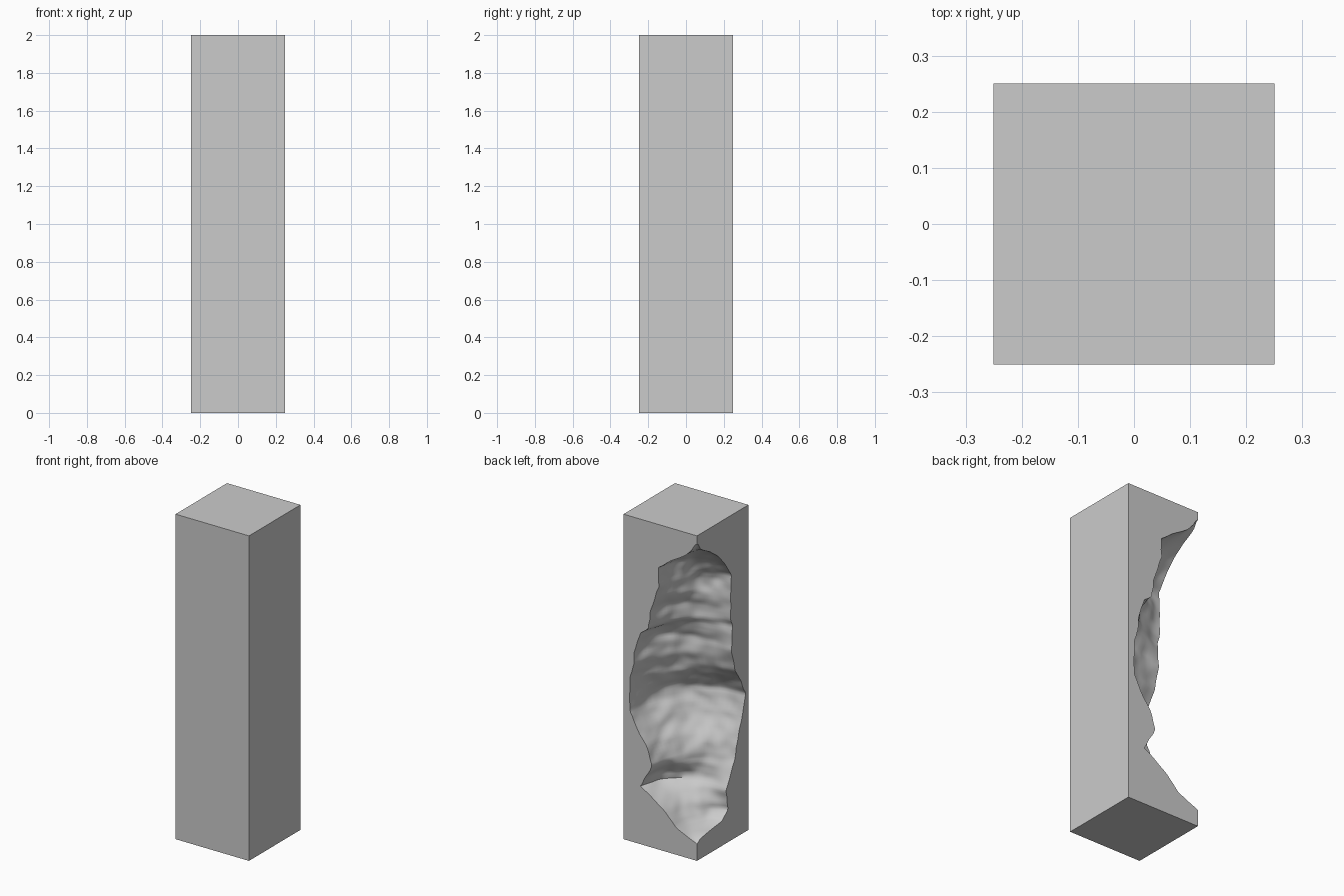
import bpy, bmesh
from mathutils import Vector, noise

if "Cube" in bpy.data.objects:
    bpy.data.objects.remove(bpy.data.objects["Cube"])

# Rim of the broken corner: (height, distance from the corner edge)
BACK_RIM = [(.08, -.04), (.11, 0), (.123, .047), (.165, .142), (.245, .216), (.308, .304),
            (.355, .388), (.505, .304), (.615, .345), (.667, .385), (.80, .46), (.92, .455),
            (1.02, .453), (1.10, .425), (1.167, .428), (1.30, .385), (1.34, .331), (1.44, .318),
            (1.55, .285), (1.62, .26), (1.735, .262), (1.79, .19), (1.86, .075), (1.945, 0), (1.97, -.04)]
LEFT_RIM = [(.08, -.04), (.11, 0), (.124, .03), (.138, .12), (.15, .24), (.204, .304),
            (.322, .284), (.477, .363), (.615, .40), (.75, .45), (.855, .47), (.94, .43),
            (1.028, .373), (1.165, .333), (1.32, .345), (1.35, .33), (1.477, .324), (1.633, .333),
            (1.71, .28), (1.788, .216), (1.853, .127), (1.90, .04), (1.945, 0), (1.97, -.04)]
# Ledges: (height, extra depth at the middle)
LEDGES = [(.08, 0), (.26, -.01), (.39, .02), (.46, -.012), (.64, .0), (.87, .022), (.98, -.01),
          (1.12, 0), (1.22, .018), (1.30, -.012), (1.44, .015), (1.52, -.01), (1.61, .01), (1.97, 0)]


def sample(table, z):
    for (z0, a), (z1, b) in zip(table, table[1:]):
        if z <= z1:
            return a + (b - a) * max(0, z - z0) / (z1 - z0)
    return table[-1][1]


# Block
bpy.ops.mesh.primitive_cube_add(size=1, location=(0, 0, 1))
block = bpy.context.object
block.name = "broken_pillar"
block.scale = (.5, .5, 2)
bpy.ops.object.transform_apply(location=True, rotation=False, scale=True)

# Rough cutter lofted between the two rims, hollowed into the block
ROWS, COLS = 130, 36
inward = Vector((1, -1, 0)).normalized()
bm = bmesh.new()
rings = []
for i in range(ROWS + 1):
    z = .08 + 1.889 * i / ROWS
    sb, sl = sample(BACK_RIM, z), sample(LEFT_RIM, z)
    shift = max(0, .03 - min(sb, sl))      # keep a small width at both tips
    out = -inward * shift * .7071
    a = Vector((-.25 + sb + shift, .25, z)) + out
    b = Vector((-.25, .25 - sl - shift, z)) + out
    chord = (b - a).length
    size = min(1, chord / .4)
    ring = []
    for j in range(COLS + 1):
        t = -.2 + 1.4 * j / COLS
        p = a.lerp(b, t)
        window = 4 * t * (1 - t)
        depth = window * sample(LEDGES, z + .06 * (t - .5)) * size
        depth += window * .2 * chord
        depth += (.022 * noise.noise(p * 8) * max(0, window) + .01 * noise.noise(p * 15)) * size
        ring.append(bm.verts.new(p + inward * depth))
    ring.append(bm.verts.new((-.7, .7, z)))
    rings.append(ring)
for lo, hi in zip(rings, rings[1:]):
    n = len(lo)
    for j in range(n):
        k = (j + 1) % n
        bm.faces.new((lo[j], lo[k], hi[k], hi[j]))
bm.faces.new(rings[0])
bm.faces.new(rings[-1])
bmesh.ops.recalc_face_normals(bm, faces=bm.faces)
bmesh.ops.triangulate(bm, faces=bm.faces)
mesh = bpy.data.meshes.new("cutter")
bm.to_mesh(mesh)
bm.free()
cutter = bpy.data.objects.new("corner_cutter", mesh)
cutter.hide_render = True
bpy.context.collection.objects.link(cutter)
bpy.context.view_layer.update()

# Carve the corner and shade
mod = block.modifiers.new("carve", 'BOOLEAN')
mod.operation = 'DIFFERENCE'
mod.solver = 'EXACT'
mod.object = cutter
bpy.context.view_layer.objects.active = block
bpy.ops.object.modifier_apply(modifier=mod.name)
bpy.data.objects.remove(cutter)
bpy.ops.object.shade_smooth_by_angle(angle=.7)
